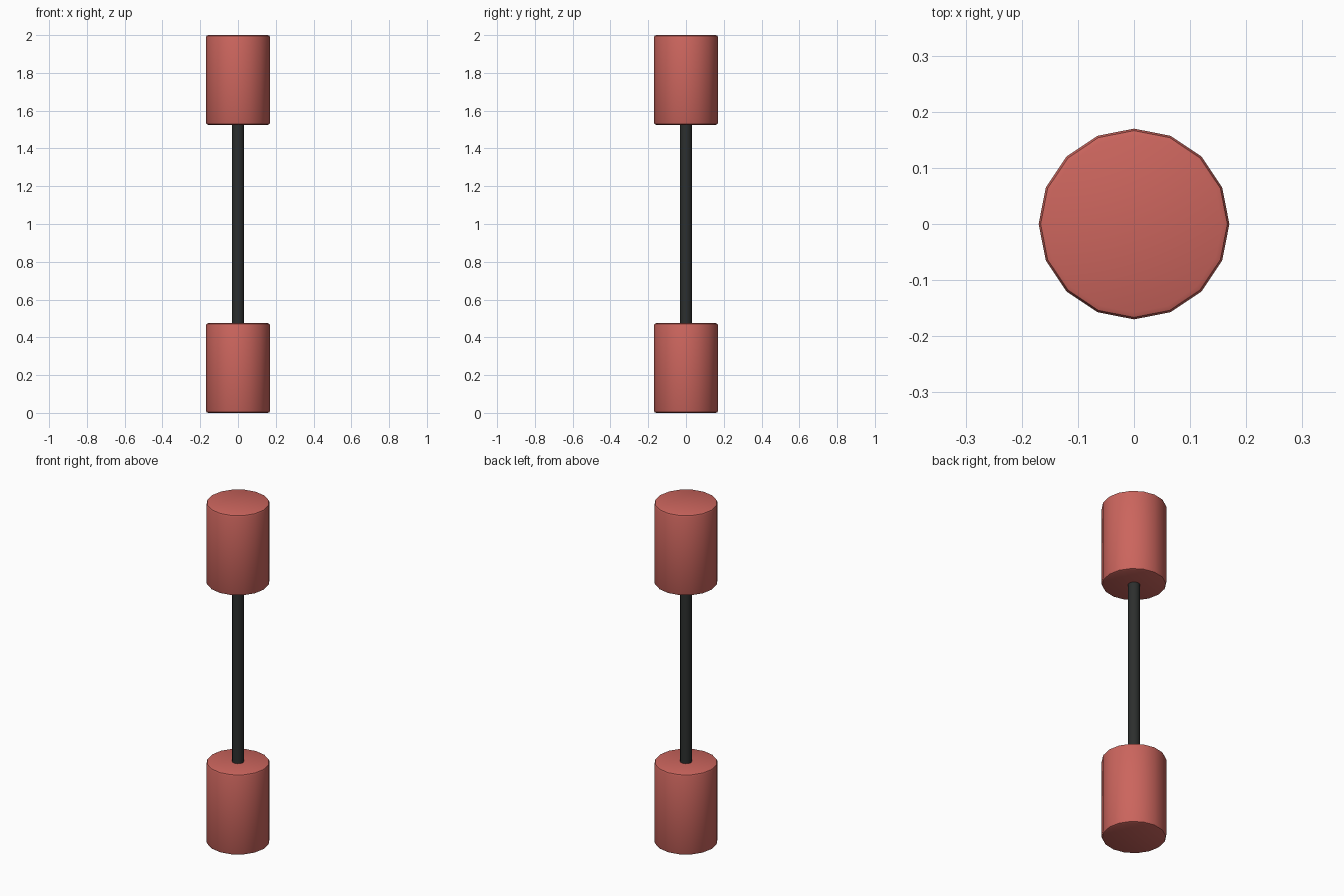
import bpy

if "Cube" in bpy.data.objects:
    bpy.data.objects.remove(bpy.data.objects["Cube"])


def material(name, color):
    mat = bpy.data.materials.new(name)
    mat.diffuse_color = color
    mat.use_nodes = True
    mat.node_tree.nodes["Principled BSDF"].inputs["Base Color"].default_value = mat.diffuse_color
    return mat


def cylinder(name, radius, z0, z1, sides, mat, bevel=0):
    bpy.ops.mesh.primitive_cylinder_add(vertices=sides, radius=radius, depth=z1 - z0,
                                        location=(0, 0, (z0 + z1) / 2))
    obj = bpy.context.object
    obj.name = name
    obj.data.materials.append(mat)
    if bevel:
        mod = obj.modifiers.new("edge_bevel", 'BEVEL')
        mod.width = bevel
        mod.segments = 2
        mod.limit_method = 'ANGLE'
        mod.angle_limit = 1.0  # rim edges only
        bpy.ops.object.modifier_apply(modifier=mod.name)
    bpy.ops.object.shade_smooth_by_angle(angle=0.6)
    return obj


red = material("red", (0.60, 0.13, 0.11, 1))
dark = material("dark", (0.025, 0.028, 0.027, 1))

# End weights
cylinder("lower_weight", 0.17, 0.0, 0.475, 16, red, 0.012)
cylinder("upper_weight", 0.17, 1.525, 2.0, 16, red, 0.012)

# Connecting bar, seated slightly inside both weights
cylinder("bar", 0.032, 0.45, 1.55, 12, dark)
